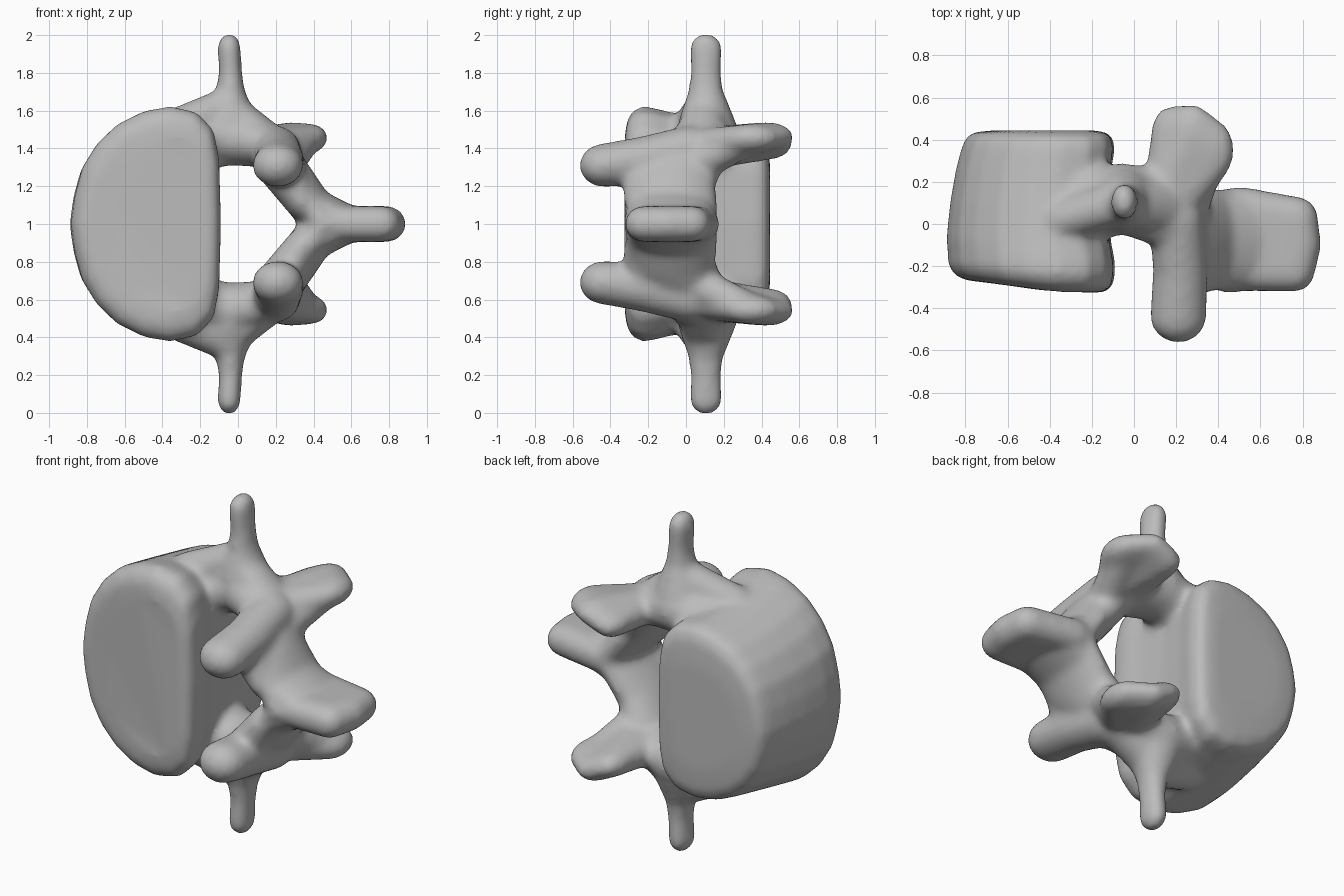
import bpy
import bmesh
from mathutils import Vector

cube = bpy.data.objects.get("Cube")
if cube:
    bpy.data.objects.remove(cube)

MID = 1.0  # height of the mirror plane
bm = bmesh.new()

# Unit ball points shared by all the rounded parts
ball_bm = bmesh.new()
bmesh.ops.create_icosphere(ball_bm, subdivisions=3, radius=1)
ball = [v.co.copy() for v in ball_bm.verts]
ball_bm.free()


def hull(balls):
    """Convex skin around ellipsoids given as (centre, radii)."""
    made = [bm.verts.new(Vector(c) + p * Vector(r)) for c, r in balls for p in ball]
    bmesh.ops.convex_hull(bm, input=made)
    for v in [v for v in bm.verts if not v.link_faces]:
        bm.verts.remove(v)


def mirrored_hull(balls):
    """Hull above and below the middle plane."""
    for side in (1, -1):
        hull([((x, y, MID + side * (z - MID)), r) for (x, y, z), r in balls])


def chain(balls):
    """Mirrored hulls over each neighbouring pair."""
    for pair in zip(balls, balls[1:]):
        mirrored_hull(pair)


# Pedicles joining the body to the arch
chain([((-.33, .08, 1.4), (.12, .19, .15)), ((-.05, .12, 1.46), (.1, .17, .15)),
       ((.15, .07, 1.42), (.11, .19, .12))])
# Transverse processes, with sloping webs to the body and the arch
chain([((-.05, .11, 1.54), (.15, .15, .1)), ((-.04, .105, 1.68), (.08, .095, .1)),
       ((-.04, .105, 1.8), (.062, .082, .1)), ((-.047, .105, 1.93), (.063, .088, .08))])
chain([((-.34, .02, 1.47), (.12, .11, .14)), ((-.07, .1, 1.63), (.09, .1, .09)),
       ((.15, .08, 1.44), (.11, .14, .1))])
# Laminae sloping in to the spine of the arch
chain([((.17, .03, 1.4), (.12, .2, .11)), ((.3, -.07, 1.21), (.12, .23, .12)),
       ((.44, -.08, 1.02), (.11, .25, .1))])
# Inferior articular processes, pointing forward
chain([((.2, .02, 1.4), (.13, .15, .12)), ((.22, -.22, 1.335), (.13, .14, .13)),
       ((.21, -.44, 1.31), (.135, .125, .115))])
mirrored_hull([((.22, -.2, 1.3), (.12, .14, .12)), ((.34, -.18, 1.12), (.09, .15, .1))])
# Superior articular processes, cupped flanges pointing back
root = ((.24, .14, 1.4), (.11, .1, .11))
crest = ((.28, .43, 1.465), (.1, .14, .075))
mirrored_hull([((.16, .18, 1.42), (.11, .1, .1)),
               ((.17, .43, 1.415), (.09, .13, .075)), crest, root])
mirrored_hull([crest, ((.39, .35, 1.455), (.085, .14, .075)), root])
mirrored_hull([root, ((.25, .06, 1.32), (.1, .11, .1)), ((.36, .33, 1.44), (.08, .1, .07))])
# Spinous process: flared root and a thick rounded blade
mirrored_hull([((.38, -.08, 1.11), (.1, .22, .09)), ((.6, -.08, 1), (.1, .23, .09))])
hull([((.45, -.08, 1), (.13, .25, .11)), ((.62, -.08, 1), (.1, .24, .09))])
hull([((x, y, 1), (.1, .1, .095)) for x, y in
      ((.5, -.22), (.5, .08), (.76, -.225), (.79, -.1), (.775, .03))])

# Body: D-shaped outline lofted front to back, bowed front and tapered back
half = [(-.885, 1), (-.865, 1.15), (-.825, 1.3), (-.745, 1.43), (-.64, 1.53),
        (-.5, 1.6), (-.36, 1.625), (-.22, 1.595), (-.13, 1.5), (-.1, 1.35), (-.09, 1)]
outline = half + [(x, 2 * MID - z) for x, z in half[-2:0:-1]]
rings = [(-.325, .7, .74, .06), (-.315, .86, .87, .03), (-.29, .95, .95, .01),
         (-.24, 1, 1, 0), (-.18, 1, .99, 0), (-.08, .985, .95, .02),
         (.1, .95, .89, .03), (.25, .93, .85, .02), (.36, .92, .83, 0),
         (.41, .88, .8, .01), (.435, .8, .7, .04), (.445, .6, .5, .1)]
loops = []
for y, sx, sz, shift in rings:
    bow = .1 if y < -.15 else 0
    loops.append([bm.verts.new((-.09 - shift + (x + .09) * sx,
                                y + bow * max(0, -.4 - x), MID + (z - MID) * sz))
                  for x, z in outline])
n = len(outline)
bm.faces.new(loops[0])
bm.faces.new(loops[-1])
for a, b in zip(loops, loops[1:]):
    for i in range(n):
        j = (i + 1) % n
        bm.faces.new((a[i], b[i], b[j], a[j]))
bmesh.ops.recalc_face_normals(bm, faces=bm.faces)

mesh = bpy.data.meshes.new("vertebra")
bm.to_mesh(mesh)
bm.free()
bone = bpy.data.objects.new("vertebra", mesh)
bpy.context.collection.objects.link(bone)

# Fuse the parts into one soft skin
fuse = bone.modifiers.new("fuse", "REMESH")
fuse.mode = "VOXEL"
fuse.voxel_size = .018
fuse.use_smooth_shade = True
soften = bone.modifiers.new("soften", "SMOOTH")
soften.factor = .5
soften.iterations = 16

grey = bpy.data.materials.new("bone grey")
grey.use_nodes = True
colour = (.5, .5, .5, 1)
grey.diffuse_color = colour
grey.node_tree.nodes["Principled BSDF"].inputs["Base Color"].default_value = colour
mesh.materials.append(grey)
